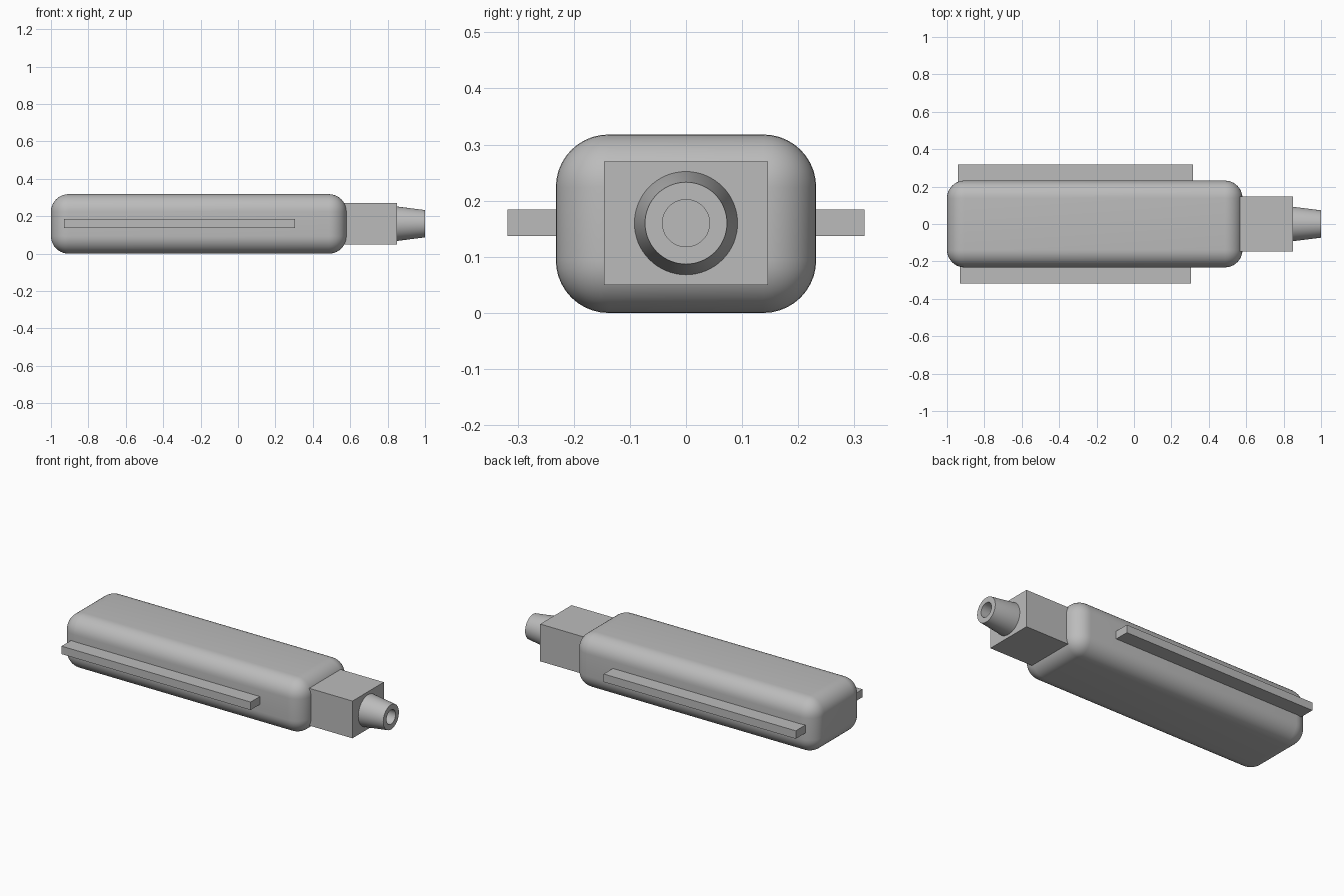
import bpy
import bmesh
import math
from mathutils import Matrix, Vector

default = bpy.data.objects.get("Cube")
if default:
    bpy.data.objects.remove(default, do_unlink=True)

grey = bpy.data.materials.new("plain grey")
grey.use_nodes = True
GREY = (0.5, 0.5, 0.5, 1)
grey.diffuse_color = GREY
grey.node_tree.nodes["Principled BSDF"].inputs["Base Color"].default_value = GREY

AXIS_Z = 0.16


def finish(name, bm, smooth=False):
    bmesh.ops.recalc_face_normals(bm, faces=bm.faces[:])
    mesh = bpy.data.meshes.new(name)
    bm.to_mesh(mesh)
    bm.free()
    mesh.materials.append(grey)
    obj = bpy.data.objects.new(name, mesh)
    bpy.context.collection.objects.link(obj)
    if smooth:
        bpy.ops.object.select_all(action="DESELECT")
        obj.select_set(True)
        bpy.context.view_layer.objects.active = obj
        bpy.ops.object.shade_smooth_by_angle(angle=math.radians(30))
    return obj


def box(name, low, high, radius=0):
    low, high = Vector(low), Vector(high)
    bm = bmesh.new()
    place = Matrix.Translation((low + high) / 2) @ Matrix.Diagonal((high - low).to_4d())
    bmesh.ops.create_cube(bm, size=1, matrix=place)
    if radius:
        bmesh.ops.bevel(bm, geom=bm.edges[:], offset=radius, offset_type="OFFSET",
                        segments=10, profile=0.5, affect="EDGES")
    return finish(name, bm, smooth=radius > 0)


def lathe_x(name, profile, steps=64):
    # Spin an (x, radius) outline around the long axis
    bm = bmesh.new()
    verts = [bm.verts.new((x, 0, AXIS_Z + r)) for x, r in profile]
    edges = [bm.edges.new(pair) for pair in zip(verts, verts[1:])]
    bmesh.ops.spin(bm, geom=verts + edges, cent=(0, 0, AXIS_Z), axis=(1, 0, 0),
                   angle=math.tau, steps=steps, use_duplicate=False)
    bmesh.ops.remove_doubles(bm, verts=bm.verts[:], dist=0.0001)
    return finish(name, bm, smooth=True)


# Rounded main body
box("body", (-1, -0.232, 0), (0.58, 0.232, 0.318), radius=0.094)

# Square neck block
box("neck_block", (0.5, -0.146, 0.05), (0.85, 0.146, 0.27))

# Tapered nozzle with a bore
lathe_x("nozzle", [(0.84, 0), (0.84, 0.092), (0.85, 0.092), (1, 0.073),
                   (1, 0.042), (0.852, 0.042), (0.852, 0)])

# Side rails, slightly offset from each other
box("right_rail", (-0.93, -0.318, 0.137), (0.305, -0.19, 0.184))
box("left_rail", (-0.94, 0.19, 0.137), (0.315, 0.318, 0.184))
